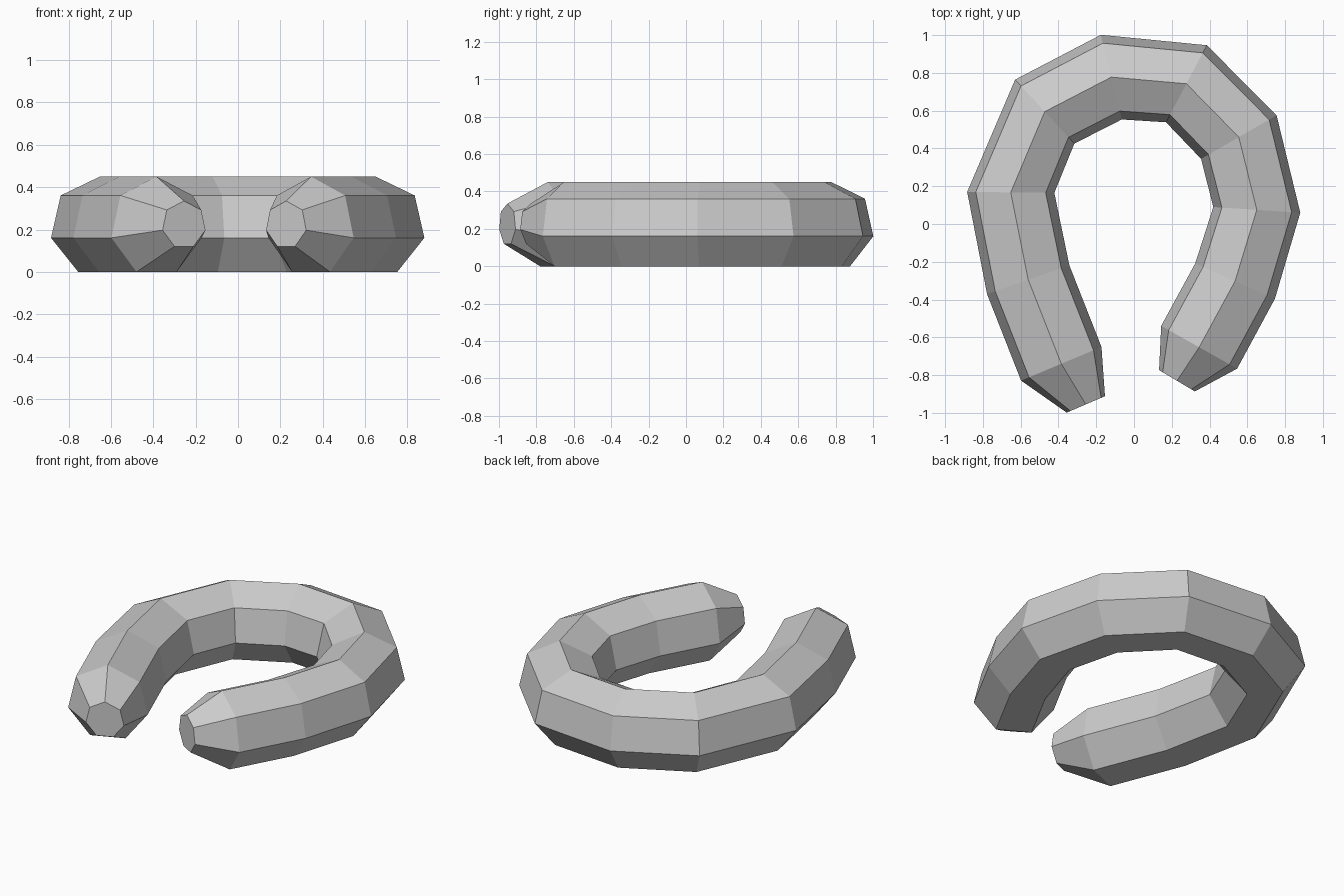
import bpy, bmesh, math
from mathutils import Vector

if "Cube" in bpy.data.objects:
    bpy.data.objects.remove(bpy.data.objects["Cube"])

SIDES = 7
R, TIP_R = 0.2367, 0.113
# plan view of each ring: outer x, y and inner x, y
RINGS = [
    (-0.36, -1.00, -0.15, -0.91),
    (-0.60, -0.83, -0.17, -0.65),
    (-0.775, -0.37, -0.345, -0.22),
    (-0.885, 0.17, -0.42, 0.165),
    (-0.63, 0.765, -0.315, 0.425),
    (-0.175, 1.00, -0.065, 0.555),
    (0.385, 0.945, 0.17, 0.54),
    (0.755, 0.575, 0.355, 0.345),
    (0.88, 0.06, 0.42, 0.09),
    (0.745, -0.395, 0.325, -0.21),
    (0.545, -0.765, 0.145, -0.54),
    (0.32, -0.885, 0.135, -0.775),
]

bm = bmesh.new()


def add_ring(outer, inner, radius, z):
    """Upright heptagon with a corner at the top."""
    centre = (outer + inner) / 2
    side = (outer - inner).normalized()
    ring = []
    for k in range(SIDES):
        a = 2 * math.pi * k / SIDES
        p = centre + side * radius * math.sin(a)
        ring.append(bm.verts.new((p.x, p.y, z + radius * math.cos(a))))
    return ring


# Curved body, tapering at both tips
rings = []
for i, (ox, oy, ix, iy) in enumerate(RINGS):
    tip = i in (0, len(RINGS) - 1)
    rings.append(add_ring(Vector((ox, oy)), Vector((ix, iy)),
                          TIP_R if tip else R,
                          0.222 if tip else R * math.cos(math.pi / SIDES)))
for a, b in zip(rings, rings[1:]):
    for k in range(SIDES):
        n = (k + 1) % SIDES
        bm.faces.new((a[k], a[n], b[n], b[k]))

# Flat end caps
bm.faces.new(rings[0])
bm.faces.new(rings[-1])
bmesh.ops.recalc_face_normals(bm, faces=bm.faces)

mesh = bpy.data.meshes.new("curved_sausage")
bm.to_mesh(mesh)
bm.free()
bpy.context.collection.objects.link(bpy.data.objects.new("curved_sausage", mesh))
